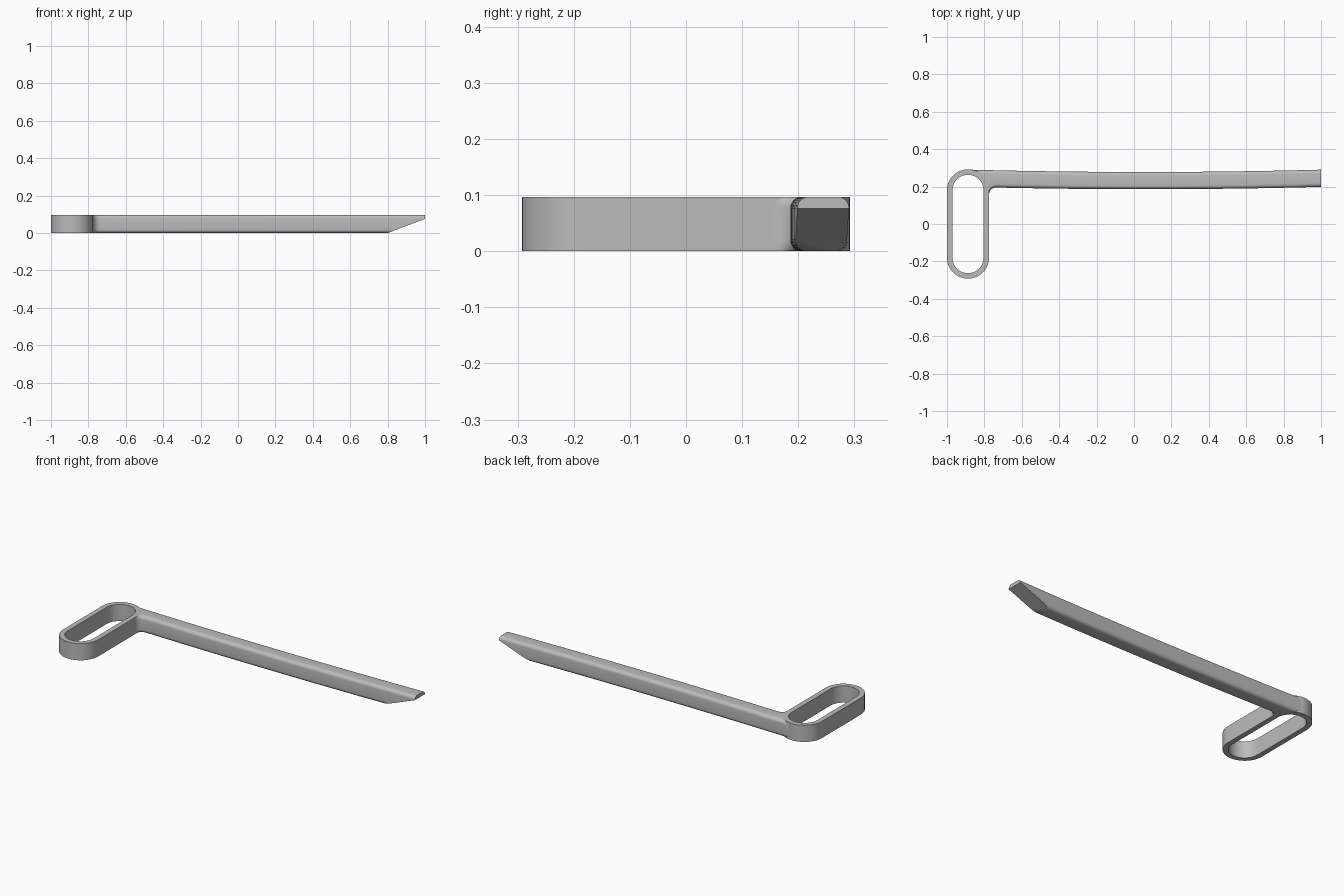
import bpy, bmesh
from math import sin, cos, pi, sqrt
from mathutils import Vector

if "Cube" in bpy.data.objects:
    bpy.data.objects.remove(bpy.data.objects["Cube"])

HEIGHT = 0.097
RING_X, ARC_Y = -0.8875, 0.18      # ring centre line and arc centre offset
OUTER, INNER = 0.1125, 0.083       # ring outer and hole radii
FILLET = 0.038

grey = bpy.data.materials.new("steel grey")
grey.use_nodes = True
colour = (0.5, 0.5, 0.5, 1)
grey.diffuse_color = colour
grey.node_tree.nodes["Principled BSDF"].inputs["Base Color"].default_value = colour


def make_object(name, bm):
    bmesh.ops.recalc_face_normals(bm, faces=bm.faces)
    mesh = bpy.data.meshes.new(name)
    bm.to_mesh(mesh)
    bm.free()
    mesh.materials.append(grey)
    obj = bpy.data.objects.new(name, mesh)
    bpy.context.collection.objects.link(obj)
    return obj


def shade(obj):
    bpy.ops.object.select_all(action="DESELECT")
    obj.select_set(True)
    bpy.context.view_layer.objects.active = obj
    bpy.ops.object.shade_smooth_by_angle(angle=0.6)


def stadium(bm, radius, z, steps=24):
    verts = []
    for end in (0, 1):
        for i in range(steps + 1):
            a = pi * (end + i / steps)
            y = (ARC_Y if end == 0 else -ARC_Y) + radius * sin(a)
            verts.append(bm.verts.new((RING_X + radius * cos(a), y, z)))
    return verts


def bridge(bm, a, b):
    for i in range(len(a)):
        j = (i + 1) % len(a)
        bm.faces.new((a[i], a[j], b[j], b[i]))


# Ring handle: a stadium tube
bm = bmesh.new()
loops = [stadium(bm, r, z) for r, z in
         ((OUTER, 0), (OUTER, HEIGHT), (INNER, HEIGHT), (INNER, 0))]
for i in range(4):
    bridge(bm, loops[i], loops[(i + 1) % 4])
shade(make_object("ring_handle", bm))

# Hidden cutter that keeps the ring opening clear of the bar
bm = bmesh.new()
low, high = stadium(bm, INNER + 0.004, -0.1), stadium(bm, INNER + 0.004, 0.2)
bridge(bm, low, high)
bm.faces.new(low)
bm.faces.new(high)
cutter = make_object("hole_cutter", bm)
cutter.hide_render = True
cutter.hide_viewport = False
cutter.display_type = "WIRE"


# Bar: rounded square section, gently bowed, flaring into the ring
def section(bm, x, radius=0.02, steps=6):
    back = 0.278 + 0.0125 * ((x - 0.06) / 0.94) ** 2
    front = back - 0.092
    d = min(max(x - (RING_X + OUTER), 0), FILLET)
    front -= FILLET - sqrt(FILLET ** 2 - (FILLET - d) ** 2)
    verts = []
    corners = ((back - radius, HEIGHT - radius), (front + radius, HEIGHT - radius),
               (front + radius, radius), (back - radius, radius))
    for k, (y, z) in enumerate(corners):
        for i in range(steps + 1):
            a = pi / 2 * (k + i / steps)
            verts.append(bm.verts.new((x, y + radius * cos(a), z + radius * sin(a))))
    return verts


bm = bmesh.new()
start = RING_X + OUTER
xs = [RING_X, start - 0.015]
xs += [start + FILLET * (1 - cos(pi / 2 * i / 8)) for i in range(9)]
xs += [xs[-1] + (1 - xs[-1]) * i / 16 for i in range(1, 17)]
rows = [section(bm, x) for x in xs]
for a, b in zip(rows, rows[1:]):
    bridge(bm, a, b)
bm.faces.new(rows[0])
bm.faces.new(rows[-1])

# Slanted underside of the tip
bmesh.ops.bisect_plane(bm, geom=bm.verts[:] + bm.edges[:] + bm.faces[:],
                       plane_co=Vector((0.8, 0, 0)),
                       plane_no=Vector((0.076, 0, -0.2)), clear_outer=True)
bmesh.ops.holes_fill(bm, edges=[e for e in bm.edges if e.is_boundary], sides=0)
bar = make_object("bar", bm)

mod = bar.modifiers.new("clear_hole", "BOOLEAN")
mod.object = cutter
mod.operation = "DIFFERENCE"
mod.solver = "EXACT"
bpy.context.view_layer.objects.active = bar
bpy.ops.object.modifier_apply(modifier=mod.name)
bpy.data.objects.remove(cutter)
shade(bar)
